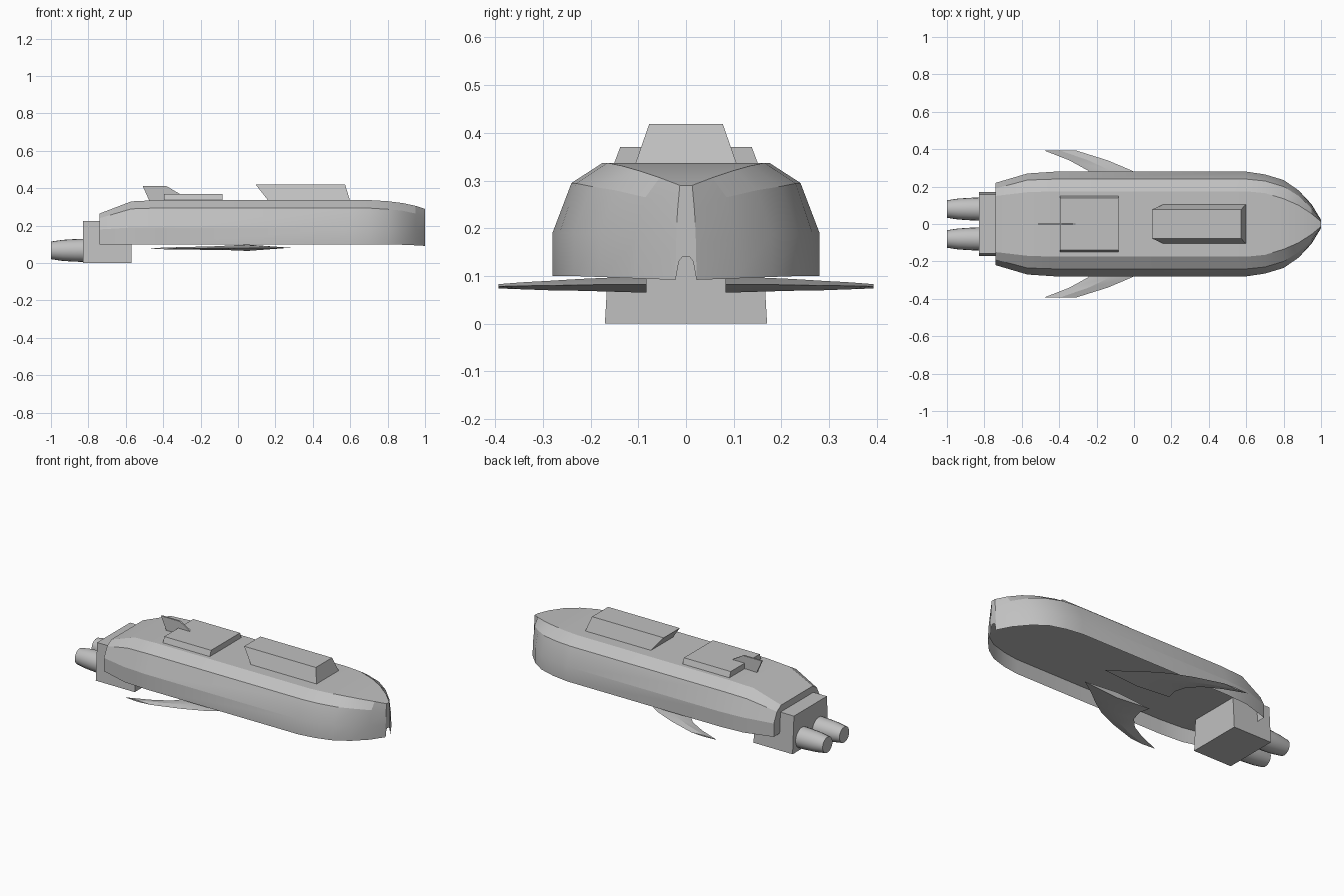
import bpy, bmesh, math

if "Cube" in bpy.data.objects:
    bpy.data.objects.remove(bpy.data.objects["Cube"])

GREY = (0.53, 0.53, 0.53, 1)
mat = bpy.data.materials.new("hull grey")
mat.use_nodes = True
mat.diffuse_color = GREY
mat.node_tree.nodes["Principled BSDF"].inputs["Base Color"].default_value = GREY


def finish(name, bm, smooth=None):
    bmesh.ops.recalc_face_normals(bm, faces=bm.faces[:])
    me = bpy.data.meshes.new(name)
    bm.to_mesh(me)
    bm.free()
    me.materials.append(mat)
    ob = bpy.data.objects.new(name, me)
    bpy.context.collection.objects.link(ob)
    if smooth:
        bpy.ops.object.select_all(action="DESELECT")
        bpy.context.view_layer.objects.active = ob
        ob.select_set(True)
        bpy.ops.object.shade_smooth_by_angle(angle=math.radians(smooth))


def loft(name, rings, closed=True, caps=(True, True), smooth=None):
    """Skin a list of equally long point rings."""
    bm = bmesh.new()
    rows = [[bm.verts.new(p) for p in r] for r in rings]
    n = len(rows[0])
    for a, b in zip(rows, rows[1:]):
        for i in range(n if closed else n - 1):
            j = (i + 1) % n
            bm.faces.new((a[i], a[j], b[j], b[i]))
    for row, cap in ((rows[0], caps[0]), (rows[-1], caps[1])):
        if cap:
            bm.faces.new(row)
    finish(name, bm, smooth)


def rect(x0, x1, y, z):
    return [(x0, -y, z), (x1, -y, z), (x1, y, z), (x0, y, z)]


def mirrored(x, side):
    return [(x, -y, z) for y, z in side] + [(x, y, z) for y, z in reversed(side)]


# Hull: shell, each station is x, then (half width, height) going up
stations = [
    (-0.74, (0.22, 0.10), (0.22, 0.18), (0.19, 0.24), (0.15, 0.265)),
    (-0.57, (0.27, 0.10), (0.27, 0.19), (0.235, 0.29), (0.17, 0.33)),
    (-0.42, (0.28, 0.10), (0.28, 0.19), (0.24, 0.295), (0.175, 0.337)),
    (0.60, (0.28, 0.10), (0.28, 0.19), (0.24, 0.295), (0.175, 0.337)),
    (0.70, (0.265, 0.10), (0.265, 0.19), (0.23, 0.294), (0.165, 0.337)),
    (0.80, (0.235, 0.10), (0.235, 0.19), (0.20, 0.288), (0.135, 0.331)),
    (0.88, (0.18, 0.098), (0.18, 0.187), (0.15, 0.28), (0.10, 0.321)),
    (0.95, (0.105, 0.095), (0.10, 0.18), (0.085, 0.265), (0.055, 0.306)),
    (1.00, (0.022, 0.092), (0.021, 0.165), (0.018, 0.235), (0.013, 0.29)),
]
loft("hull", [mirrored(x, side) for x, *side in stations],
     closed=False, caps=(True, False), smooth=20)

# Recessed underside, set up inside the skirt of the hull
loft("underside", [[(x, -s[1][0], s[1][1]), (x, s[1][0], s[1][1])] for x, *s in stations],
     closed=False, caps=(False, False))

# Narrow bow face with an arched notch at its foot
arch = [(0.008, 0.14), (0.015, 0.13), (0.022, 0.092)]
bm = bmesh.new()
outline = arch + list(stations[-1][2:])
bm.faces.new([bm.verts.new(p) for p in mirrored(1.0, outline)])
finish("bow_face", bm)

# Deck blocks
loft("cabin", [rect(0.165, 0.60, 0.108, 0.33), rect(0.095, 0.573, 0.077, 0.419)])
loft("rear_deck_block", [rect(-0.395, -0.083, 0.153, 0.33), rect(-0.395, -0.083, 0.138, 0.37)])

# Tail fin: thin swept plate
fin = [(-0.475, 0.335), (-0.26, 0.335), (-0.32, 0.375), (-0.385, 0.413), (-0.51, 0.413)]
loft("tail_fin", [[(x, y, z) for x, z in fin] for y in (-0.005, 0.005)])

# Engine housing
loft("engine_housing", [rect(-0.83, -0.57, 0.17, 0), rect(-0.83, -0.57, 0.157, 0.225)])

for side, sy in (("left", 1), ("right", -1)):
    # Tapered engine nozzle
    nozzle = [(-0.82, 0.062), (-0.88, 0.06), (-0.94, 0.056), (-1.0, 0.047)]
    loft(side + "_nozzle", [
        [(x, sy * 0.08 + r * math.cos(k * math.tau / 20), 0.068 + r * math.sin(k * math.tau / 20))
         for k in range(20)] for x, r in nozzle], smooth=35)

    # Swept wing: y, leading x, trailing x, underside z, top z
    wing = [
        (0.083, 0.28, -0.18, 0.065, 0.099),
        (0.15, 0.18, -0.165, 0.067, 0.097),
        (0.22, 0.09, -0.185, 0.069, 0.094),
        (0.285, -0.01, -0.245, 0.070, 0.090),
        (0.34, -0.14, -0.345, 0.072, 0.087),
        (0.393, -0.31, -0.48, 0.074, 0.083),
    ]
    loft(side + "_wing", [
        [(lead, sy * y, (lo + hi) / 2), ((lead + trail) / 2, sy * y, hi),
         (trail, sy * y, (lo + hi) / 2), ((lead + trail) / 2, sy * y, lo)]
        for y, lead, trail, lo, hi in wing], smooth=20)
